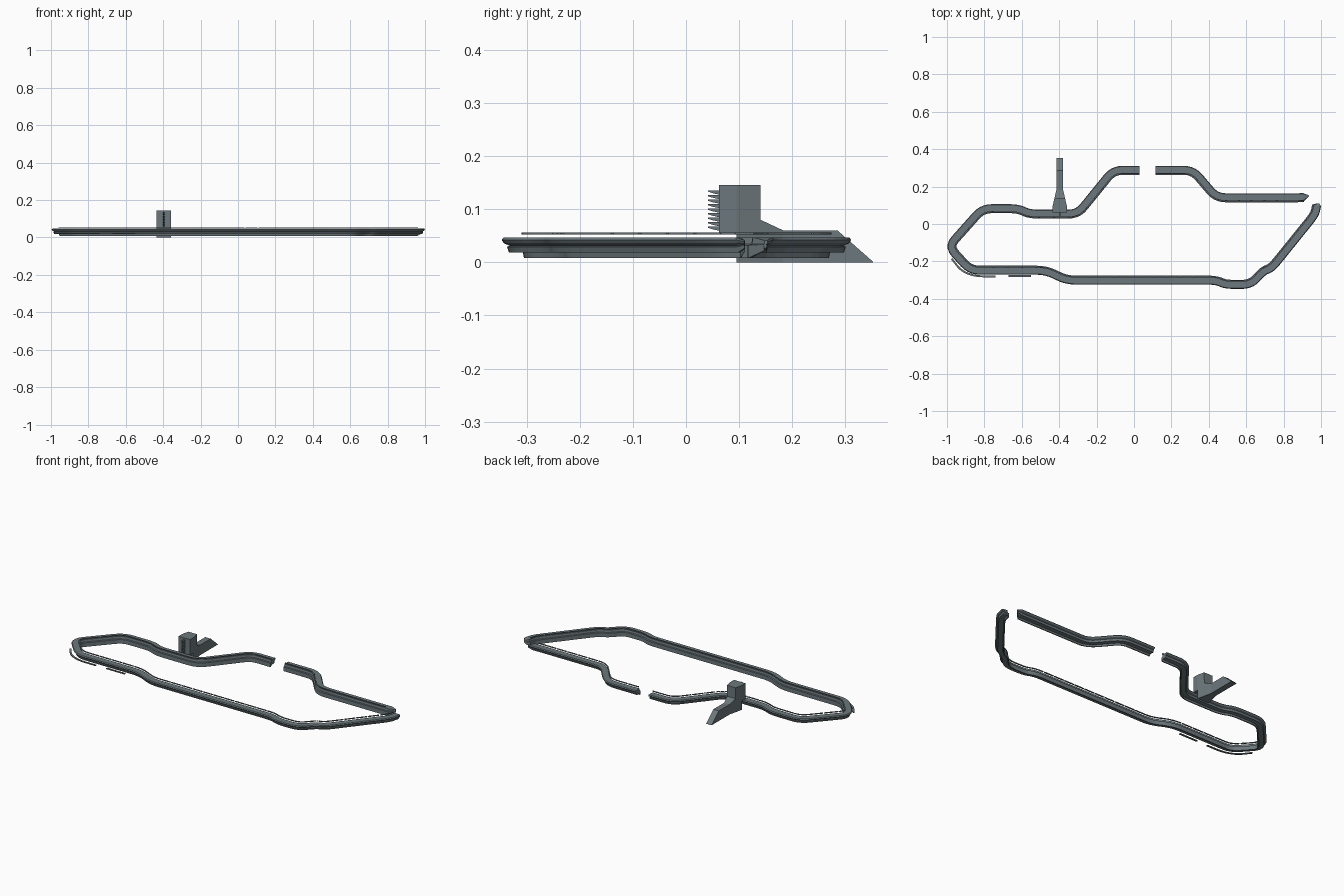
import bpy, bmesh
from mathutils import Vector

cube = bpy.data.objects.get("Cube")
if cube:
    bpy.data.objects.remove(cube)

slate = bpy.data.materials.new("slate grey")
slate.use_nodes = True
slate.diffuse_color = (0.15, 0.185, 0.2, 1)
slate.node_tree.nodes["Principled BSDF"].inputs["Base Color"].default_value = slate.diffuse_color


def loft(bm, rings):
    """Skin closed rings of equal length and cap both ends."""
    rows = [[bm.verts.new(p) for p in ring] for ring in rings]
    for a, b in zip(rows, rows[1:]):
        for i in range(len(a)):
            j = (i + 1) % len(a)
            bm.faces.new((a[i], a[j], b[j], b[i]))
    bm.faces.new(rows[0])
    bm.faces.new(rows[-1][::-1])


def finish(bm, name):
    bmesh.ops.recalc_face_normals(bm, faces=bm.faces)
    mesh = bpy.data.meshes.new(name)
    bm.to_mesh(mesh)
    bm.free()
    mesh.materials.append(slate)
    obj = bpy.data.objects.new(name, mesh)
    bpy.context.collection.objects.link(obj)
    return obj


def rounded(corners, reach=0.05, steps=5):
    """Round every inner corner of an open path."""
    pts = [Vector(c) for c in corners]
    out = [pts[0]]
    for a, p, b in zip(pts, pts[1:], pts[2:]):
        u, v = a - p, b - p
        s = p + u.normalized() * min(reach, u.length * 0.45)
        e = p + v.normalized() * min(reach, v.length * 0.45)
        for k in range(steps + 1):
            t = k / steps
            out.append(s * (1 - t) ** 2 + p * 2 * t * (1 - t) + e * t * t)
    return out + [pts[-1]]


def sweep(bm, path, section, tip_start=False, tip_end=False):
    """Carry an (outward offset, height) section along a flat path."""
    rings = []
    last = len(path) - 1
    for i, p in enumerate(path):
        before = (p - path[max(i - 1, 0)]).normalized()
        after = (path[min(i + 1, last)] - p).normalized()
        d = (before + after).normalized()
        n = Vector((d.y, -d.x))
        pinch = (i == 0 and tip_start) or (i == last and tip_end)
        ring = []
        for o, z in section:
            if pinch:
                o, z = 0.008 + o * 0.15, 0.035 + (z - 0.035) * 0.5
            q = p + n * o
            ring.append((q.x, q.y, z))
        rings.append(ring)
    loft(bm, rings)


def dashes(bm, path, section, length=0.07, gap=0.006):
    """Sweep a section in short pieces, leaving gaps on the straights."""
    for a, b in zip(path, path[1:]):
        span = (b - a).length
        count = max(1, round(span / length))
        cut = gap / span if span > length else 0
        for k in range(count):
            sweep(bm, [a.lerp(b, k / count), a.lerp(b, (k + 1) / count - cut)], section)


# Stepped wall section, flaring outward toward the top
wall = [(-.024, .008), (-.018, .008), (-.016, .018), (.010, .018), (.014, .029),
        (.009, .031), (.020, .036), (.024, .042), (.020, .047), (-.015, .047),
        (-.017, .034), (-.024, .032)]
rail = [(-.020, .052), (-.013, .052), (-.013, .056), (-.020, .056)]

main_path = rounded([
    (.03, .287), (-.11, .287), (-.30, .053), (-.56, .053), (-.62, .082),
    (-.81, .082), (-.99, -.12), (-.875, -.247), (-.47, -.247), (-.36, -.30),
    (.44, -.30), (.49, -.323), (.625, -.323), (.69, -.25), (.735, -.235),
    (.965, .05), (.974, .088), (.979, .112)])
side_path = rounded([(.935, .142), (.88, .14), (.44, .14), (.315, .287), (.115, .287)])

# Long wall running round the loop, and the short wall at the back
bm = bmesh.new()
sweep(bm, main_path, wall, tip_end=True)
finish(bm, "main_wall")
bm = bmesh.new()
sweep(bm, side_path, wall, tip_start=True)
finish(bm, "back_wall")

# Slim segmented rails above the inner edges
for name, path in (("main_rail", main_path[:-3]), ("back_rail", side_path[3:])):
    bm = bmesh.new()
    dashes(bm, path, rail)
    finish(bm, name)

# Thin ledges outside the front corner and under the back wall
strip = [(-.005, .018), (.005, .018), (.005, .023), (-.005, .023)]
ledges = {
    "corner_ledge": [(-.975, -.185), (-.925, -.25), (-.85, -.28), (-.74, -.28)],
    "front_ledge": [(-.67, -.278), (-.55, -.278)],
    "back_ledge": [(.89, .123), (.75, .121)],
}
for name, corners in ledges.items():
    bm = bmesh.new()
    sweep(bm, rounded(corners), strip)
    finish(bm, name)

# Tower tapering into a sloping buttress: (y, half width, bottom, top)
TOWER_X = -.397
stations = [(.062, .038, .052, .145), (.095, .038, .052, .145), (.0951, .038, 0, .145),
            (.14, .028, 0, .145), (.1401, .028, 0, .08), (.183, .018, 0, .06),
            (.285, .018, 0, .06), (.352, .018, 0, .001)]
bm = bmesh.new()
loft(bm, [[(TOWER_X - w, y, lo), (TOWER_X + w, y, lo), (TOWER_X + w, y, hi), (TOWER_X - w, y, hi)]
          for y, w, lo, hi in stations])
finish(bm, "tower")

# Toothed strip up the front of the tower
bm = bmesh.new()
for k in range(9):
    z = .062 + k * .0085
    loft(bm, [[(x, .064, z - .003), (x, .050, z), (x, .041, z + .003),
               (x, .041, z + .005), (x, .064, z + .005)]
              for x in (TOWER_X - .004, TOWER_X + .004)])
finish(bm, "tower_teeth")
